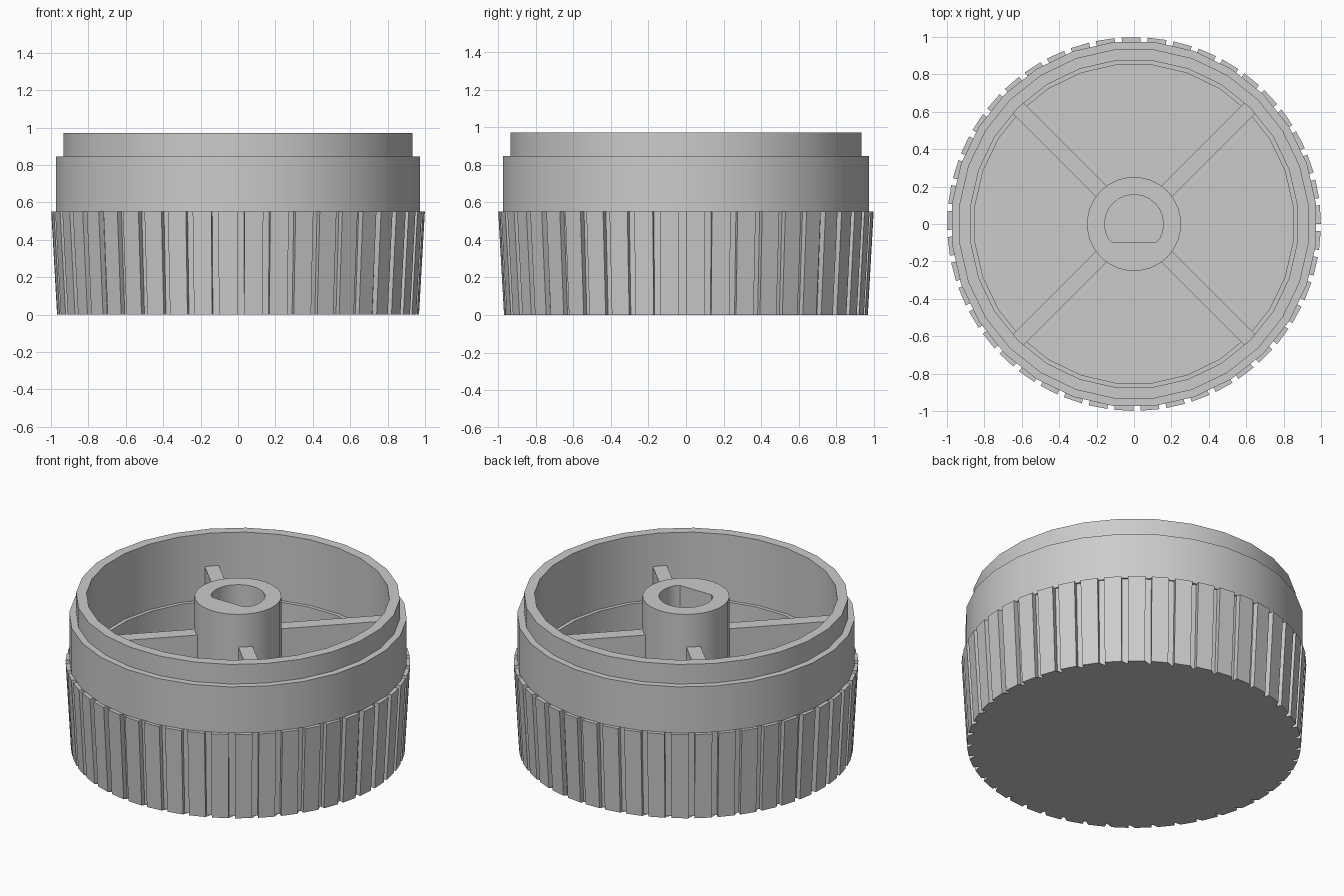
import bpy, bmesh, math
from mathutils import Matrix, Vector

old = bpy.data.objects.get("Cube")
if old:
    bpy.data.objects.remove(old, do_unlink=True)

GREY = (0.6, 0.6, 0.6, 1)
mat = bpy.data.materials.new("grey_plastic")
mat.use_nodes = True
mat.diffuse_color = GREY
mat.node_tree.nodes["Principled BSDF"].inputs["Base Color"].default_value = GREY

SIDES, TEETH = 28, 45
FLOOR, RIM = 0.12, 0.97


def finish(name, bm, smooth=True):
    bmesh.ops.recalc_face_normals(bm, faces=bm.faces)
    mesh = bpy.data.meshes.new(name)
    bm.to_mesh(mesh)
    bm.free()
    mesh.materials.append(mat)
    obj = bpy.data.objects.new(name, mesh)
    bpy.context.collection.objects.link(obj)
    if smooth:
        bpy.ops.object.select_all(action="DESELECT")
        obj.select_set(True)
        bpy.context.view_layer.objects.active = obj
        bpy.ops.object.shade_smooth_by_angle(angle=math.radians(30))
    return obj


def loft(rings, caps=True):
    """Skin a list of equal-length point rings."""
    bm = bmesh.new()
    loops = [[bm.verts.new(p) for p in ring] for ring in rings]
    for a, b in zip(loops, loops[1:]):
        n = len(a)
        for i in range(n):
            j = (i + 1) % n
            bm.faces.new((a[i], a[j], b[j], b[i]))
    if caps:
        bm.faces.new(loops[0])
        bm.faces.new(loops[-1])
    return bm


def circle(r, z, n=SIDES):
    # half-step turn puts a flat side on each axis
    r /= math.cos(math.pi / n)
    turn = [(i + 0.5) * math.tau / n for i in range(n)]
    return [Vector((r * math.cos(a), r * math.sin(a), z)) for a in turn]


# Cup: grooved base disc, stepped outer wall, open inside
profile = [(0.762, 0), (0.762, 0.04), (0.85, 0.04), (0.85, 0.55),
           (0.973, 0.55), (0.973, 0.845), (0.933, 0.845), (0.933, RIM),
           (0.873, RIM), (0.873, FLOOR)]
finish("cup", loft([circle(r, z) for r, z in profile]))


# Grip: flared sleeve with evenly spaced vertical grooves
def toothed(floor, tip, z):
    pitch = math.tau / TEETH
    half = 0.019
    ring = []
    for i in range(TEETH):
        mid = -math.pi / 2 + 0.0153 + i * pitch
        for a, r in ((mid - half, floor), (mid + half, floor),
                     (mid + half, tip), (mid + pitch - half, tip)):
            ring.append(Vector((r * math.cos(a), r * math.sin(a), z)))
    return ring


n = TEETH * 4
grip = loft([circle(0.8, 0.04, n), circle(0.8, 0, n),
             toothed(0.938, 0.968, 0), toothed(0.965, 0.999, 0.55),
             toothed(0.93, 0.93, 0.55)], caps=False)
bmesh.ops.remove_doubles(grip, verts=grip.verts, dist=0.0001)
finish("grip", grip, smooth=False)


# Hub with a D-shaped shaft hole
def d_hole(z):
    return [Vector((p.x, max(p.y, -0.1), z)) for p in circle(0.156, z)]


finish("hub", loft([circle(0.25, FLOOR - 0.02), circle(0.25, RIM),
                    d_hole(RIM), d_hole(FLOOR)]))

# Four diagonal ribs from hub to wall
for i, label in enumerate(("back_left", "back_right", "front_right", "front_left")):
    bm = bmesh.new()
    bmesh.ops.create_cube(bm, size=1)
    low, high = FLOOR - 0.02, 0.76
    place = (Matrix.Rotation(math.radians(45 + 90 * i), 4, "Z")
             @ Matrix.Translation((0.55, 0, (low + high) / 2))
             @ Matrix.Diagonal((0.68, 0.083, high - low, 1)))
    bmesh.ops.transform(bm, matrix=place, verts=bm.verts)
    finish("rib_" + label, bm, smooth=False)
